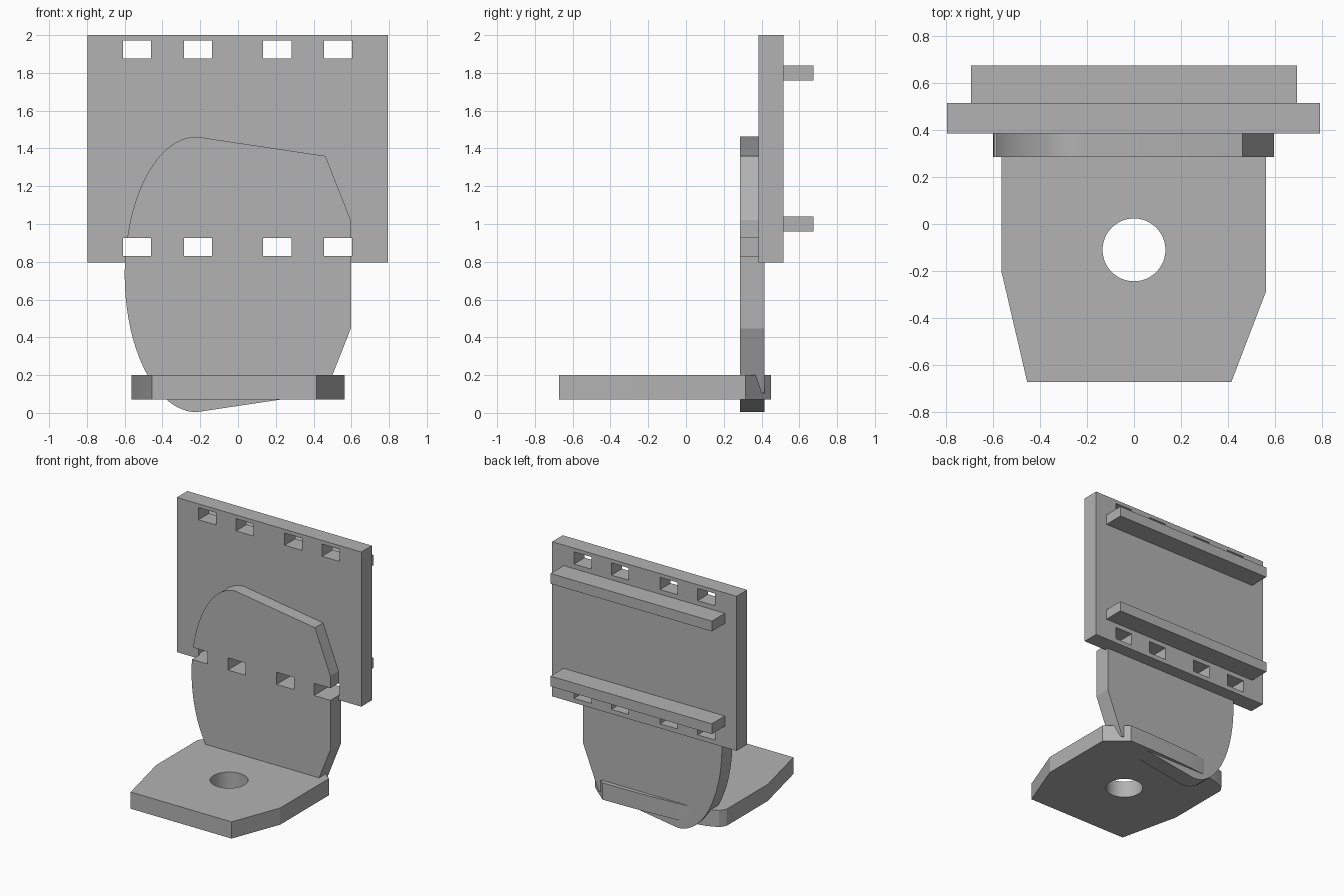
import bpy
import bmesh
from math import pi, sin, cos, radians
from mathutils import Vector

if "Cube" in bpy.data.objects:
    bpy.data.objects.remove(bpy.data.objects["Cube"], do_unlink=True)

grey = bpy.data.materials.new("plain grey")
grey.use_nodes = True
grey.diffuse_color = (0.45, 0.45, 0.45, 1)
grey.node_tree.nodes["Principled BSDF"].inputs["Base Color"].default_value = (0.45, 0.45, 0.45, 1)


def prism(name, outline, offset):
    """Extrude a closed outline of 3D points along an offset."""
    bm = bmesh.new()
    face = bm.faces.new([bm.verts.new(p) for p in outline])
    grown = bmesh.ops.extrude_face_region(bm, geom=[face])["geom"]
    verts = [v for v in grown if isinstance(v, bmesh.types.BMVert)]
    bmesh.ops.translate(bm, verts=verts, vec=Vector(offset))
    bmesh.ops.recalc_face_normals(bm, faces=bm.faces)
    mesh = bpy.data.meshes.new(name)
    bm.to_mesh(mesh)
    bm.free()
    mesh.materials.append(grey)
    obj = bpy.data.objects.new(name, mesh)
    bpy.context.collection.objects.link(obj)
    return obj


def box(name, x, y, z):
    """Box from its extents on each axis."""
    base = [(x[i], y[j], z[0]) for i, j in ((0, 0), (1, 0), (1, 1), (0, 1))]
    return prism(name, base, (0, 0, z[1] - z[0]))


def cut(target, cutters):
    bpy.context.view_layer.objects.active = target
    for cutter in cutters:
        mod = target.modifiers.new("hole", "BOOLEAN")
        mod.operation = "DIFFERENCE"
        mod.solver = "EXACT"
        mod.object = cutter
        bpy.ops.object.modifier_apply(modifier=mod.name)


# Back plate and its two rails
back_plate = box("back_plate", (-0.797, 0.793), (0.385, 0.515), (0.795, 2.0))
lower_rail = box("lower_rail", (-0.695, 0.695), (0.51, 0.675), (0.96, 1.04))
upper_rail = box("upper_rail", (-0.695, 0.695), (0.51, 0.675), (1.76, 1.84))

# Upright tongue: half ellipse on one side, chamfered corners on the other
mid = 0.733
half = [(0.597, 0.287), (0.463, 0.627)]
arc = [(-0.22 - 0.38 * sin(pi * i / 48), 0.729 * cos(pi * i / 48)) for i in range(49)]
profile = half + arc + [(x, -h) for x, h in reversed(half)]
upright = prism("upright_tongue", [(x, 0.285, mid + h) for x, h in profile], (0, 0.13, 0))

# Base plate with tapered front and gently curved back edge
base_outline = [
    (-0.455, -0.672), (0.415, -0.672), (0.563, -0.285), (0.563, 0.315), (0.405, 0.45),
    (0.2, 0.447), (0, 0.44), (-0.18, 0.429), (-0.32, 0.415), (-0.45, 0.39),
    (-0.535, 0.355), (-0.565, 0.31), (-0.565, -0.2)]
base_plate = prism("base_plate", [(x, y, 0.07) for x, y in base_outline], (0, 0, 0.13))

# Rectangular slots in two rows, and the round bolt hole
slots = []
for z in (0.83, 1.876):
    for x in (-0.61, -0.286, 0.133, 0.455):
        slots.append(box("slot_cutter", (x, x + 0.149), (0.2, 0.6), (z, z + 0.095)))
ring = [(0.134 * cos(pi * i / 24), -0.11 + 0.134 * sin(pi * i / 24), 0) for i in range(48)]
bolt_hole = prism("bolt_hole_cutter", ring, (0, 0, 0.4))

cut(back_plate, slots)
cut(upright, slots[:4])
cut(base_plate, [bolt_hole])
for cutter in slots + [bolt_hole]:
    bpy.data.objects.remove(cutter, do_unlink=True)

# Smooth the curved walls, keep the edges sharp
bpy.ops.object.select_all(action="DESELECT")
for obj in (back_plate, lower_rail, upper_rail, upright, base_plate):
    obj.select_set(True)
bpy.context.view_layer.objects.active = upright
bpy.ops.object.shade_smooth_by_angle(angle=radians(18))
